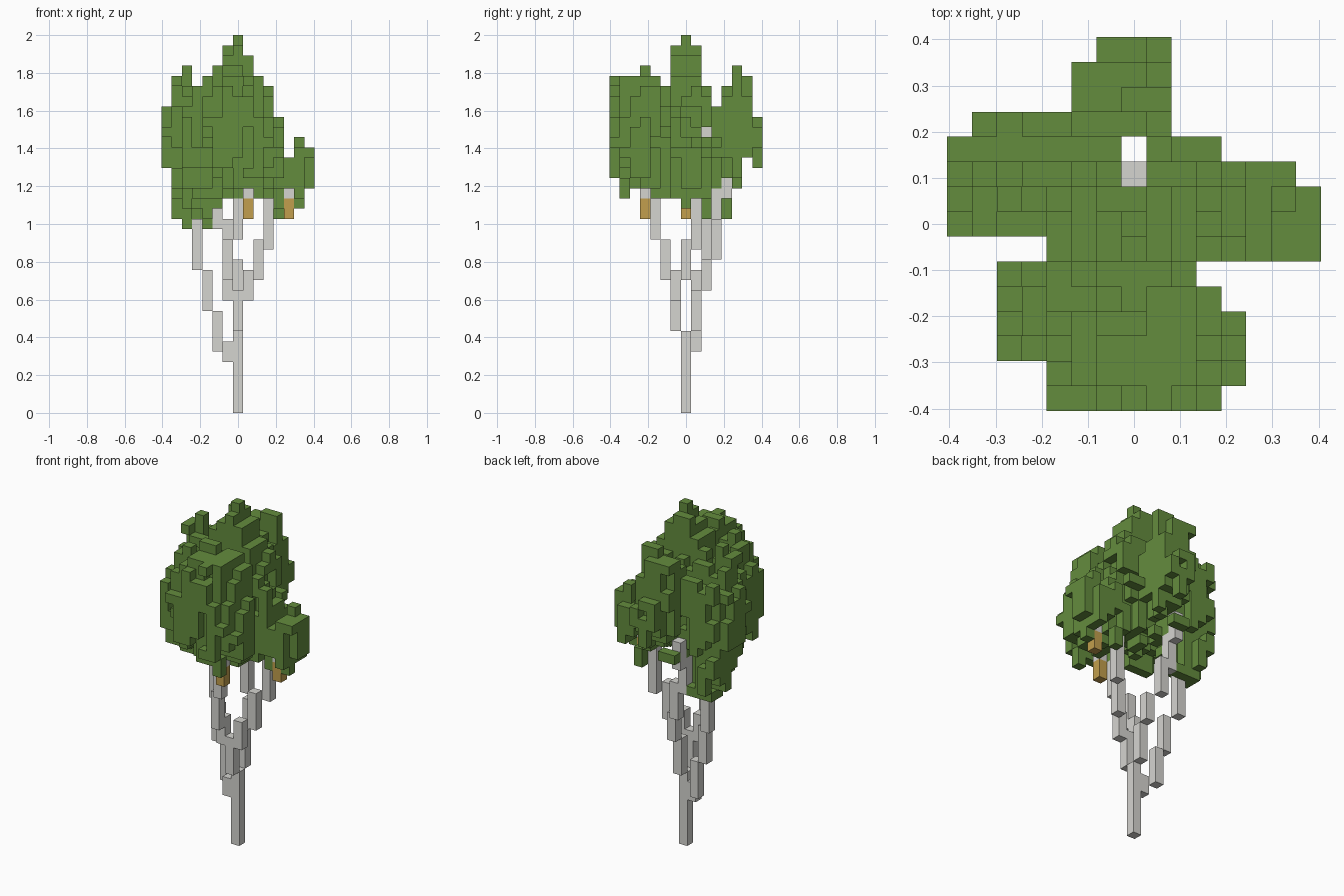
import bpy, bmesh, random
from mathutils import Vector

random.seed(11)
VOXEL = 2 / 37
SPAN = range(-7, 8)

cube = bpy.data.objects.get("Cube")
if cube:
    bpy.data.objects.remove(cube, do_unlink=True)


def make_material(name, colour):
    mat = bpy.data.materials.new(name)
    mat.use_nodes = True
    mat.diffuse_color = (*colour, 1)
    mat.node_tree.nodes["Principled BSDF"].inputs["Base Color"].default_value = (*colour, 1)
    return mat


leaf_green = make_material("leaf green", (0.127, 0.262, 0.048))
bark_grey = make_material("bark grey", (0.665, 0.66, 0.63))
fruit_ochre = make_material("fruit ochre", (0.54, 0.345, 0.075))


def column(i, j, low, high):
    """Cells of one upright post, from level low up to level high."""
    return {(i, j, k) for k in range(low, high)}


def neighbours(cell):
    """The six cells that share a face with this one."""
    for axis in range(3):
        for sign in (-1, 1):
            beside = list(cell)
            beside[axis] += sign
            yield axis, sign, tuple(beside)


def voxel_object(name, cells, mat):
    """Skin a set of cells with the outward faces only."""
    bm = bmesh.new()
    corners = {}

    def corner(point):
        key = tuple(round(c * 2) for c in point)
        if key not in corners:
            corners[key] = bm.verts.new(point * VOXEL)
        return corners[key]

    for cell in sorted(cells):
        centre = Vector(cell) + Vector((0, 0, 0.5))
        for axis, sign, beside in neighbours(cell):
            if beside in cells:
                continue
            n, u, v = Vector(), Vector(), Vector()
            n[axis] = sign / 2
            u[(axis + 1) % 3] = 0.5
            v[(axis + 2) % 3] = sign / 2
            loop = (-u - v, u - v, u + v, v - u)
            bm.faces.new([corner(centre + n + c) for c in loop])
    mesh = bpy.data.meshes.new(name)
    bm.to_mesh(mesh)
    bm.free()
    mesh.materials.append(mat)
    obj = bpy.data.objects.new(name, mesh)
    bpy.context.collection.objects.link(obj)


# Trunk and branches: stepped posts (x, y, bottom, top)
wood_parts = {
    "trunk": [(0, 0, 0, 8)],
    "left_branch": [(-1, 0, 5, 7), (-2, 1, 6, 10), (-3, 1, 10, 14), (-4, 2, 14, 19)],
    "back_branch": [(0, 1, 8, 12), (0, 2, 12, 15), (-1, 3, 15, 19), (-2, 3, 18, 22), (-2, 4, 21, 24)],
    "front_branch": [(0, -1, 8, 12), (-1, -1, 11, 14), (-1, -2, 13, 17), (0, -3, 17, 21)],
    "right_branch": [(1, -1, 11, 14), (2, 0, 13, 17), (3, 1, 16, 21)],
    "inner_twig": [(-1, 2, 27, 28)],
    "fruit_stems": [(1, -4, 21, 22), (5, 0, 21, 22)],
}
wood = set()
for name, posts in wood_parts.items():
    cells = set().union(*(column(*p) for p in posts)) - wood
    wood |= cells
    voxel_object(name, cells, bark_grey)

# Hanging fruit
fruit = column(1, -4, 19, 21) | column(5, 0, 19, 21)
voxel_object("fruit", fruit, fruit_ochre)

# Crown outline: low and high limits per column along x and along y
x_low = [24, 19, 18, 18, 18, 20, 21, 21, 22, 21, 21, 19, 22, 20, 22]
x_high = [30, 33, 34, 32, 33, 34, 36, 37, 35, 33, 32, 29, 25, 27, 26]
y_low = [23, 21, 22, 22, 21, 21, 21, 20, 21, 18, 18, 19, 22, 25, 24]
y_high = [33, 33, 33, 34, 33, 32, 36, 37, 36, 32, 30, 32, 34, 33, 29]
# Crown plan: leftmost and rightmost cell of each row, front to back
row_left = [-3, -3, -5, -5, -5, -5, -3, -7, -7, -7, -7, -6, -2, -2, -1]
row_right = [3, 4, 4, 4, 3, 2, 7, 7, 7, 6, 3, 1, 1, 1, 1]


def in_outline(i, j, k):
    a, b = i + 7, j + 7
    light_well = i == 0 and j in (2, 3)
    twig_gap = j == 2 and k == 27 and i > -2
    return (x_low[a] <= k < x_high[a] and y_low[b] <= k < y_high[b]
            and row_left[b] <= i <= row_right[b] and not light_well and not twig_gap)


# Leaf clumps: centre and radii
clumps = [
    ((0, 0, 31), (2.6, 2.6, 6)),
    ((0, 0, 27), (4, 3.4, 6)),
    ((2, -1.5, 24), (2.5, 2.5, 3.6)),
    ((-4.5, 2, 25.5), (3.2, 2.8, 7.5)),
    ((0.5, -4.5, 27), (4, 3.2, 6)),
    ((-3.5, -3.5, 26), (2.3, 2.2, 6)),
    ((5, 0.5, 23.5), (2.8, 2.2, 4.2)),
    ((-0.3, 5, 28.5), (2, 2.8, 5.5)),
]


def clump_distance(cell):
    return min(sum(((c - m) / r) ** 2 for c, m, r in zip(cell, mid, radii))
               for mid, radii in clumps)


# Ragged distance: noise shared by short upright runs of cells
ragged = {}
for i in SPAN:
    for j in SPAN:
        offset = random.randrange(2)
        noise = [random.uniform(-0.5, 0.55) for _ in range(20)]
        for k in range(18, 37):
            if in_outline(i, j, k) and (i, j, k) not in wood | fruit:
                ragged[i, j, k] = clump_distance((i, j, k)) + noise[(k + offset) // 2]
leaves = {cell for cell, d in ragged.items() if d < 1}

# Spires standing out of the crown top
for spire in [(-5, 1, 29, 34), (1, 5, 30, 34), (-1, -4, 31, 34)]:
    leaves |= column(*spire) & ragged.keys()

# Sprigs: reach the outline wherever the clumps fall short of it
for axis in range(3):
    def flat(cell):
        return cell[:axis] + cell[axis + 1:]
    covered = {flat(c) for c in leaves}
    for cell in sorted(ragged, key=ragged.get):
        if flat(cell) not in covered:
            covered.add(flat(cell))
            leaves.add(cell)

# Twiglets: join each loose cell to the clump it belongs to
for cell in sorted(leaves):
    beside = [b for _, _, b in neighbours(cell) if b in ragged]
    if beside and not leaves.intersection(beside):
        leaves.add(min(beside, key=clump_distance))
voxel_object("leaf_crown", leaves, leaf_green)
